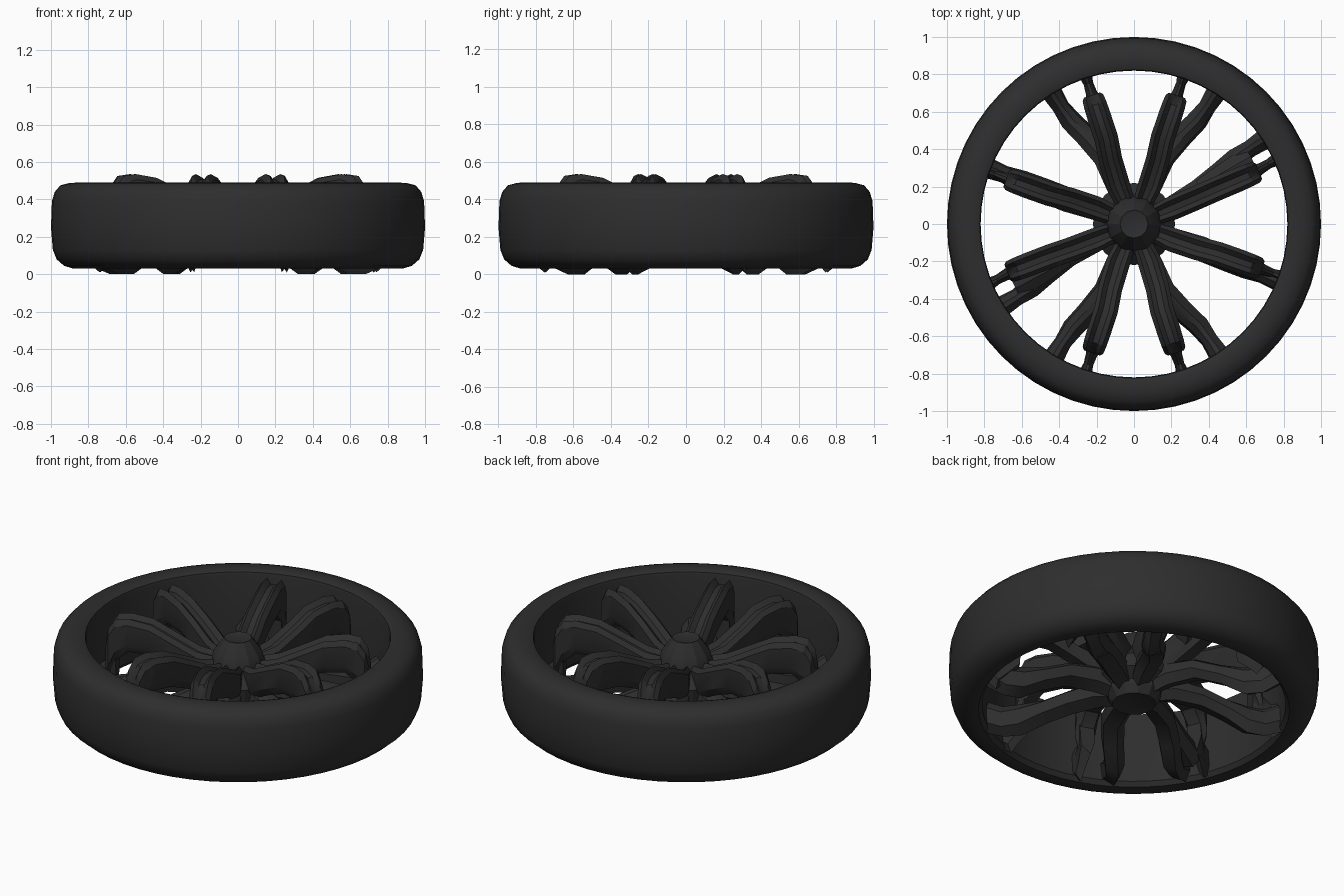
import bpy, bmesh, math
from math import sin, cos, radians

if "Cube" in bpy.data.objects:
    bpy.data.objects.remove(bpy.data.objects["Cube"])

rubber = bpy.data.materials.new("dark_grey")
rubber.diffuse_color = (0.027, 0.027, 0.027, 1)
rubber.use_nodes = True
rubber.node_tree.nodes["Principled BSDF"].inputs["Base Color"].default_value = rubber.diffuse_color


def finish(name, bm, angle):
    bmesh.ops.recalc_face_normals(bm, faces=bm.faces)
    me = bpy.data.meshes.new(name)
    bm.to_mesh(me)
    bm.free()
    ob = bpy.data.objects.new(name, me)
    bpy.context.collection.objects.link(ob)
    me.materials.append(rubber)
    bpy.ops.object.select_all(action='DESELECT')
    ob.select_set(True)
    bpy.context.view_layer.objects.active = ob
    bpy.ops.object.shade_smooth_by_angle(angle=radians(angle))
    return ob


def lathe(name, profile, n, closed, angle=35):
    """Spin an (r, z) profile about z."""
    bm = bmesh.new()
    rings = [[bm.verts.new((r * cos(math.tau * i / n), r * sin(math.tau * i / n), z))
              for r, z in profile] for i in range(n)]
    m = len(profile)
    for i in range(n):
        a, b = rings[i], rings[(i + 1) % n]
        for j in range(m if closed else m - 1):
            k = (j + 1) % m
            bm.faces.new((a[j], b[j], b[k], a[k]))
    if not closed:
        bm.faces.new([r[0] for r in rings])
        bm.faces.new([r[-1] for r in rings])
    return finish(name, bm, angle)


def loft(name, stations, section, angle=30):
    """Stations are (radius, degrees, half width, z bottom, z top)."""
    bm = bmesh.new()
    rings = []
    for r, deg, w, zb, zt in stations:
        c, s = cos(radians(deg)), sin(radians(deg))
        ring = []
        for u, v in section:
            ring.append(bm.verts.new((r * c - u * w * s, r * s + u * w * c, zb + v * (zt - zb))))
        rings.append(ring)
    n = len(section)
    for a, b in zip(rings, rings[1:]):
        for j in range(n):
            k = (j + 1) % n
            bm.faces.new((a[j], a[k], b[k], b[j]))
    bm.faces.new(rings[0])
    bm.faces.new(rings[-1])
    return finish(name, bm, angle)


# Tyre ring with rounded shoulders
lathe("tyre", [(0.82, 0.06), (0.84, 0.035), (0.88, 0.03), (0.93, 0.045), (0.97, 0.08),
               (0.99, 0.13), (1.0, 0.25), (0.995, 0.39), (0.98, 0.44), (0.95, 0.475),
               (0.90, 0.488), (0.85, 0.49), (0.825, 0.48), (0.82, 0.46)], 56, True)

# Hub with cone cap, and the collar that joins the arms
lathe("hub", [(0.06, 0.085), (0.12, 0.07), (0.15, 0.12), (0.15, 0.34),
              (0.13, 0.40), (0.075, 0.475), (0.06, 0.47)], 12, False, 20)
lathe("hub_collar", [(0.14, 0.14), (0.21, 0.19), (0.22, 0.26), (0.14, 0.34)], 16, False, 20)

# Grooved section for upper arms, bevelled section for lower blades
grooved = [(-0.6, 0), (-1, 0.25), (-1, 0.85), (-0.65, 1), (-0.25, 0.86),
           (0.25, 0.86), (0.65, 1), (1, 0.85), (1, 0.25), (0.6, 0)]
bevelled = [(-0.4, 0), (-1, 0.35), (-0.8, 0.8), (-0.2, 1), (0.3, 1), (1, 0.7), (0.8, 0.2)]

# (upper arm angle, lower blade angle, has an open loop to the tyre)
arms = [(71.5, 58, True), (108, 122, True), (160.5, 159, False), (201, 212, False),
        (252, 239, True), (288, 303, True), (340.5, 338.5, False), (23, 33, False)]

for i, (up, low, loop) in enumerate(arms, 1):
    d = low - up
    mid = 22.5 + 45 * round((up - 22.5) / 45)
    # Arched upper arm, rising outward then dropping
    loft(f"upper_arm_{i}", [
        (0.10, mid, 0.050, 0.19, 0.36), (0.22, mid, 0.064, 0.21, 0.385),
        (0.36, (mid + up) / 2, 0.064, 0.28, 0.455), (0.48, up, 0.064, 0.33, 0.515),
        (0.60, up, 0.064, 0.34, 0.535), (0.67, up, 0.062, 0.28, 0.525),
        (0.71, up, 0.058, 0.18, 0.47), (0.725, up, 0.045, 0.15, 0.40)], grooved)
    # Lower blade sweeping sideways down to the tyre foot
    loft(f"lower_blade_{i}", [
        (0.08, mid, 0.045, 0.09, 0.24), (0.22, mid, 0.064, 0.12, 0.26),
        (0.38, up + d * 0.35, 0.066, 0.12, 0.24), (0.52, up + d * 0.70, 0.064, 0.07, 0.19),
        (0.64, up + d * 0.95, 0.058, 0.0, 0.17), (0.74, low, 0.046, 0.0, 0.17),
        (0.84, low, 0.056, 0.04, 0.22)], bevelled)
    # Short link from the arm tip to the tyre
    out = 0 if loop else d * 0.15
    loft(f"tip_link_{i}", [
        (0.67, up, 0.045, 0.12, 0.36), (0.74, up + out * 0.4, 0.030, 0.06, 0.26),
        (0.79, up + out * 0.7, 0.026, 0.01, 0.22), (0.84, up + out, 0.036, 0.05, 0.24)], bevelled)
    if not loop and abs(d) > 5:
        # Web filling the space between arm and blade on the side arms
        loft(f"side_web_{i}", [
            (0.40, up + d * 0.4, 0.055, 0.16, 0.25), (0.55, up + d * 0.5, 0.070, 0.10, 0.22),
            (0.72, up + d * 0.5, 0.085, 0.05, 0.19)], bevelled)
